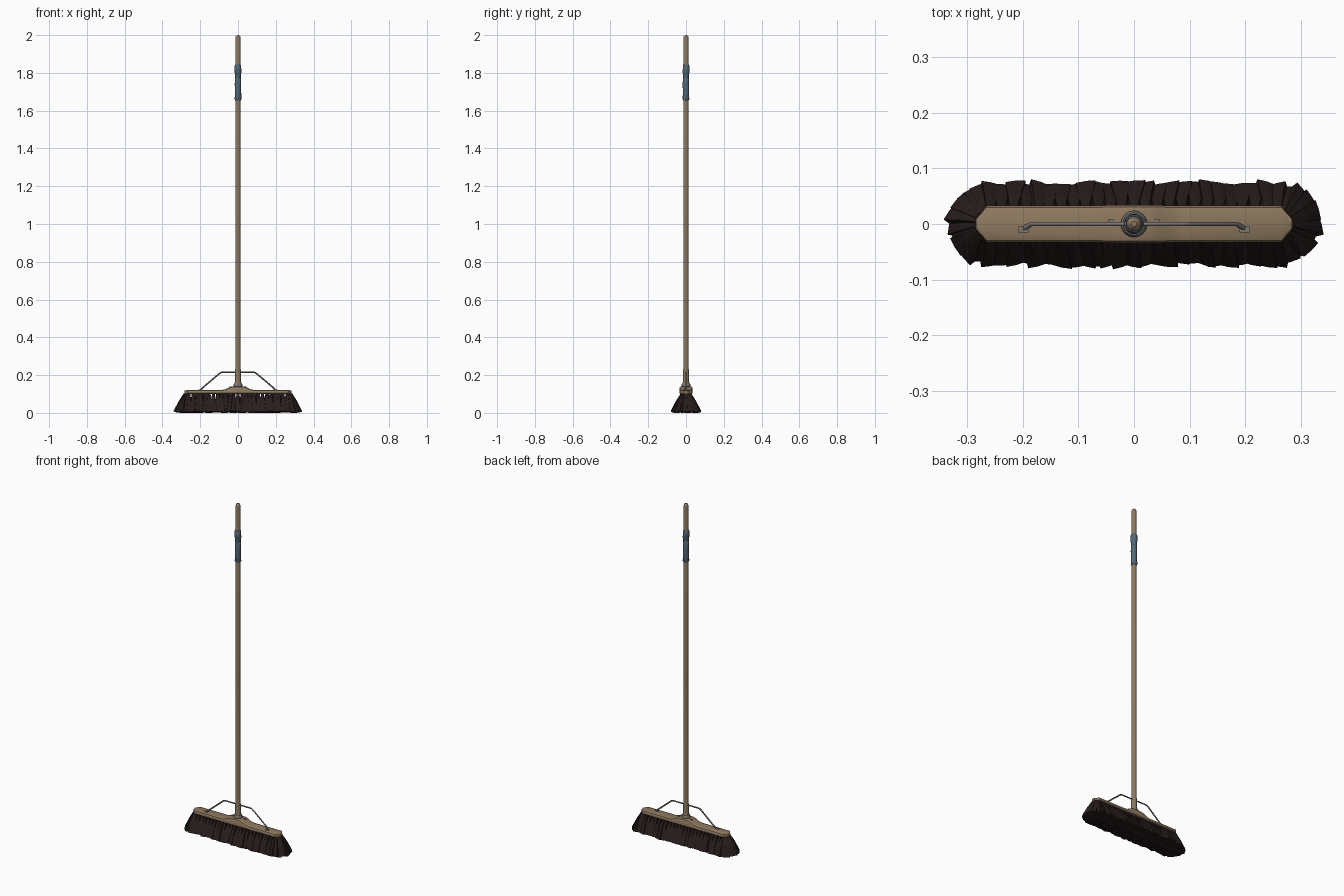
import bpy, bmesh, math, random
from mathutils import Vector

if "Cube" in bpy.data.objects:
    bpy.data.objects.remove(bpy.data.objects["Cube"])
random.seed(4)


def mat(name, rgb):
    m = bpy.data.materials.new(name)
    m.diffuse_color = (*rgb, 1)
    m.use_nodes = True
    m.node_tree.nodes["Principled BSDF"].inputs["Base Color"].default_value = m.diffuse_color
    return m


WOOD = mat("wood", (0.27, 0.19, 0.115))
BRISTLE = mat("dark bristle", (0.021, 0.012, 0.012))
TAPE = mat("blue grey tape", (0.085, 0.14, 0.19))
METAL = mat("dull metal", (0.20, 0.18, 0.165))


def finish(bm, name, material, smooth=None):
    bmesh.ops.recalc_face_normals(bm, faces=bm.faces)
    me = bpy.data.meshes.new(name)
    bm.to_mesh(me)
    bm.free()
    ob = bpy.data.objects.new(name, me)
    bpy.context.collection.objects.link(ob)
    me.materials.append(material)
    if smooth:
        bpy.ops.object.select_all(action='DESELECT')
        ob.select_set(True)
        bpy.context.view_layer.objects.active = ob
        bpy.ops.object.shade_smooth_by_angle(angle=math.radians(smooth))
    return ob


def loft(bm, rings):
    """Skin a list of equal-length closed rings and cap both ends."""
    vs = [[bm.verts.new(p) for p in r] for r in rings]
    n = len(vs[0])
    for a, b in zip(vs, vs[1:]):
        for i in range(n):
            bm.faces.new((a[i], a[(i + 1) % n], b[(i + 1) % n], b[i]))
    bm.faces.new(vs[0])
    bm.faces.new(vs[-1])


def lathe(name, profile, material, sides=16, jitter=0.0):
    bm = bmesh.new()
    rings = []
    for r, z in profile:
        ring = []
        for i in range(sides):
            a = 2 * math.pi * i / sides
            rr = r + random.uniform(-jitter, jitter)
            ring.append((rr * math.cos(a), rr * math.sin(a),
                         z + random.uniform(-jitter, jitter) * 2))
        rings.append(ring)
    loft(bm, rings)
    return finish(bm, name, material, 40)


# Handle with rounded tip and a wider foot
lathe("handle", [(0.019, 0.125), (0.019, 0.15), (0.0165, 0.165), (0.0165, 0.19),
                 (0.0145, 0.23), (0.0138, 1.0), (0.0135, 1.985),
                 (0.011, 1.995), (0.005, 2.0)], WOOD)

# Collar at the foot of the handle
lathe("handle_collar", [(0.021, 0.137), (0.024, 0.142), (0.024, 0.15), (0.020, 0.156)], METAL)

# Wrapped tape grip, in overlapping turns
lathe("grip_tape_lower", [(0.0145, 1.655), (0.0175, 1.66), (0.0168, 1.70),
                          (0.0172, 1.74), (0.0165, 1.775), (0.0145, 1.778)], TAPE, 16, 0.0007)
lathe("grip_tape_upper", [(0.0142, 1.772), (0.0155, 1.78), (0.0155, 1.795), (0.0178, 1.80),
                          (0.0175, 1.838), (0.0145, 1.843)], TAPE, 16, 0.0007)

# Head block: rounded section swept along x, pointed ends, raised middle
bm = bmesh.new()
stations = [(0.284, 0.010, 0.118), (0.265, 0.033, 0.121), (0.09, 0.033, 0.121),
            (0.068, 0.033, 0.124), (0.045, 0.034, 0.135), (0.028, 0.034, 0.141)]
stations = [(-x, w, h) for x, w, h in stations] + stations[::-1]
rings = []
for x, w, h in stations:
    half = [(0.88, 0.100), (1.0, 0.104), (1.0, h - 0.009), (0.9, h - 0.003), (0.65, h)]
    rings.append([(x, w * k, z) for k, z in half] +
                 [(x, -w * k, z) for k, z in half[::-1]])
loft(bm, rings)
finish(bm, "head_block", WOOD, 35)


# Bent brace rod through the handle
cu = bpy.data.curves.new("brace_rod", 'CURVE')
cu.dimensions = '3D'
cu.bevel_depth = 0.0042
cu.bevel_resolution = 1
cu.use_fill_caps = True
sp = cu.splines.new('POLY')
pts = [(0.198, -0.008, 0.121), (0.185, 0, 0.135), (0.10, 0, 0.207), (0.088, 0, 0.215)]
pts = [(-x, y, z) for x, y, z in pts] + pts[::-1]
sp.points.add(len(pts) - 1)
for p, co in zip(sp.points, pts):
    p.co = (*co, 1)
rod = bpy.data.objects.new("brace_rod", cu)
bpy.context.collection.objects.link(rod)
cu.materials.append(METAL)

# Flattened brace feet and small screws beside the handle
for s in (-1, 1):
    for name, x, y, z, size in (("brace_foot", 0.199, -0.010, 0.122, (0.018, 0.011, 0.005)),
                                ("block_screw", 0.040, 0.006, 0.138, (0.012, 0.006, 0.006))):
        bm = bmesh.new()
        bmesh.ops.create_cube(bm, size=1)
        bmesh.ops.scale(bm, vec=size, verts=bm.verts)
        bmesh.ops.translate(bm, vec=(s * x, y, z), verts=bm.verts)
        finish(bm, name, METAL)


# Bristle tufts: flaring flat fans set in nested stadium-shaped rows
def stadium(half, step, arcs):
    """Yield (centre x, outward direction) round a stadium."""
    n = round(2 * half / step)
    for s in (-1, 1):
        for i in range(n + 1):
            yield -half + 2 * half * i / n, Vector((0, s, 0))
        for i in range(1, arcs):
            a = -math.pi / 2 + math.pi * i / arcs
            yield s * half, Vector((s * math.cos(a), math.sin(a), 0))


bm = bmesh.new()
HALF = 0.26
for root_r, tip_r, arcs, step in ((0.022, 0.065, 10, 0.0217), (0.014, 0.046, 7, 0.026),
                                  (0.007, 0.026, 5, 0.026), (0.002, 0.008, 3, 0.026)):
    for cx, out in stadium(HALF, step, arcs):
        side = Vector((-out.y, out.x, 0))
        root = Vector((cx, 0, 0.103)) + out * root_r
        tip = Vector((cx, 0, 0)) + out * (tip_r + random.uniform(-0.004, 0.004))
        tip += side * random.uniform(-0.004, 0.004)
        turn = random.uniform(-0.35, 0.35)
        u = side * math.cos(turn) + out * math.sin(turn)
        v = out * math.cos(turn) - side * math.sin(turn)
        low = random.uniform(0.0, 0.006)
        rings = []
        for t, hw, ht in ((0, 0.006, 0.004), (0.45, 0.0115, 0.007), (1, 0.018, 0.0085)):
            c = root.lerp(tip, t ** 0.9)
            c.z = 0.103 + (low - 0.103) * t
            rings.append([c + u * hw * a + v * ht * b + Vector((0, 0, 0.004 * t * (b > 0)))
                          for a, b in ((-1, -1), (0, -1.15), (1, -1), (1, 1), (0, 1.15), (-1, 1))])
        loft(bm, rings)
finish(bm, "bristles", BRISTLE)
